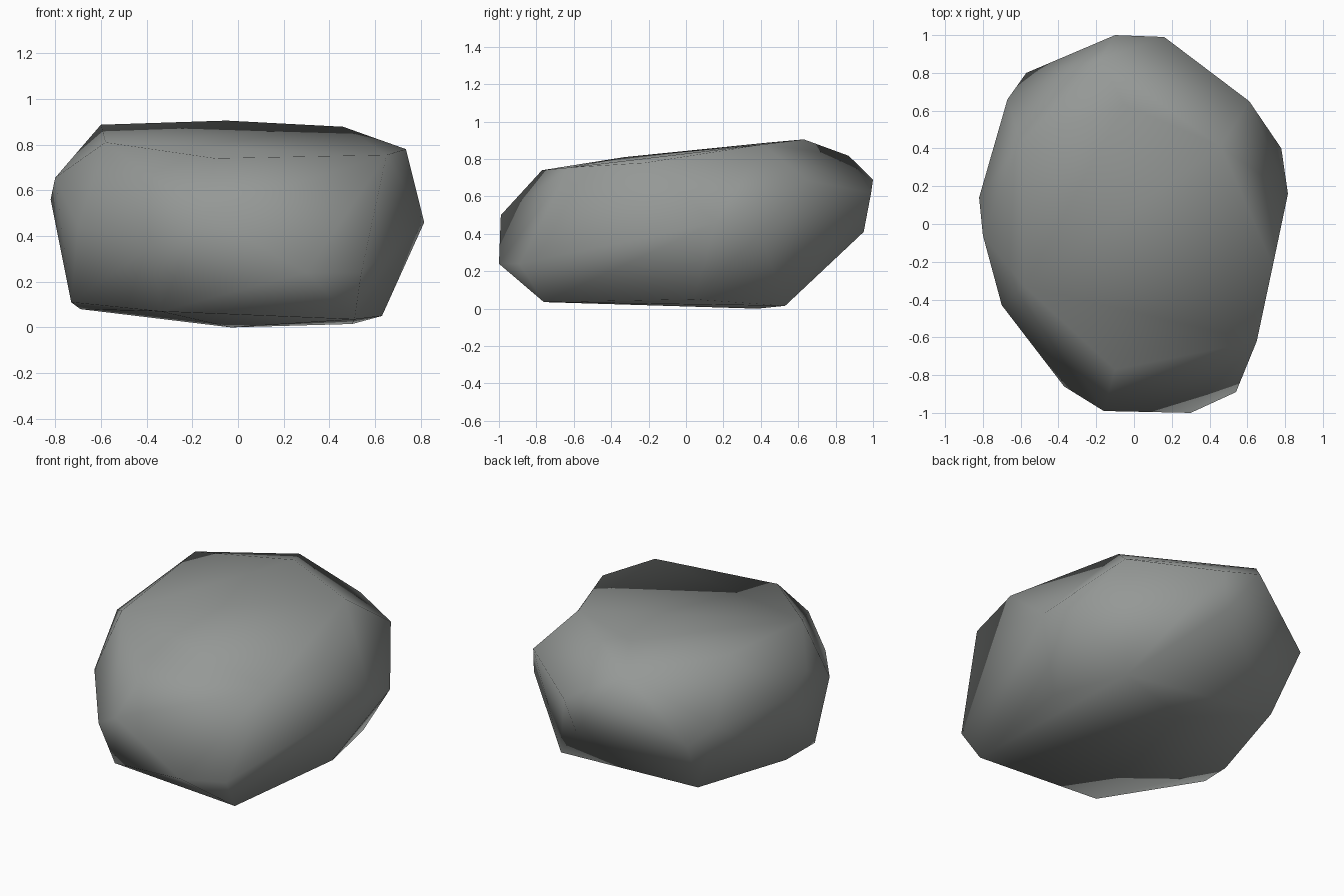
import bpy
import bmesh
from mathutils import Vector

# Remove only the default object
default_cube = bpy.data.objects.get("Cube")
if default_cube is not None:
    bpy.data.objects.remove(default_cube, do_unlink=True)


def make_material(name, colour):
    """One flat material, visible in the viewport and in a render."""
    material = bpy.data.materials.new(name)
    material.use_nodes = True
    material.diffuse_color = colour
    shader = material.node_tree.nodes["Principled BSDF"]
    shader.inputs["Base Color"].default_value = colour
    shader.inputs["Roughness"].default_value = 0.9
    return material


def nearest_vert(builder, corner):
    """The mesh corner closest to a given place."""
    return min(builder.verts, key=lambda vert: (vert.co - Vector(corner)).length)


def make_hull(name, rings, dents, material):
    """Wrap a tight skin around rings of corners, then fold in the dents."""
    mesh = bpy.data.meshes.new(name)
    builder = bmesh.new()
    for ring in rings:
        for corner in ring:
            builder.verts.new(corner)
    bmesh.ops.convex_hull(builder, input=builder.verts[:])
    # Discard the corners that ended up inside the skin
    loose = [vert for vert in builder.verts if not vert.link_faces]
    bmesh.ops.delete(builder, geom=loose, context="VERTS")
    # Turn the ridge between two corners into a shallow hollow
    for start, end in dents:
        ridge = builder.edges.get(
            (nearest_vert(builder, start), nearest_vert(builder, end)))
        if ridge is not None:
            bmesh.ops.rotate_edges(builder, edges=[ridge])
    bmesh.ops.recalc_face_normals(builder, faces=builder.faces[:])
    # Soft shading over the broad facets
    for face in builder.faces:
        face.smooth = True
    builder.to_mesh(mesh)
    builder.free()
    mesh.materials.append(material)
    boulder = bpy.data.objects.new(name, mesh)
    bpy.context.collection.objects.link(boulder)
    return boulder


# Sloping upper rim, front to back
side_corner = (.735, -.22, .78)
upper_rim = [
    (-.1, -.77, .74), (.65, -.62, .755), side_corner,
    (.46, .41, .878), (-.05, .63, .905), (-.6, .43, .887),
    (-.58, -.33, .81),
]

# Upper shoulder at the back
back_corner = (.61, .65, .685)
shoulder = [back_corner, (-.18, .87, .817), (-.1, 1, .69), (.16, .99, .62)]

# Widest belt around the sides
belt = [
    (-.16, -.99, .5), (.3, -1, .24), (.54, -.89, .24),
    (.815, .16, .46), (.78, .4, .4), (.1, .95, .41),
    (-.57, .8, .44), (-.67, .66, .54), (-.82, .14, .56),
    (-.8, -.06, .655), (-.7, -.43, .445), (-.37, -.86, .36),
]

# Nearly flat underside
underside = [
    (.51, -.76, .035), (.63, .04, .05), (.5, .53, .015),
    (-.03, .38, 0), (-.51, .61, .095), (-.69, -.01, .08),
    (-.73, -.24, .11), (-.34, -.74, .07),
]

stone = make_material("grey stone", (.3, .315, .305, 1))
make_hull("boulder", [upper_rim, shoulder, belt, underside],
          [(side_corner, back_corner)], stone)
